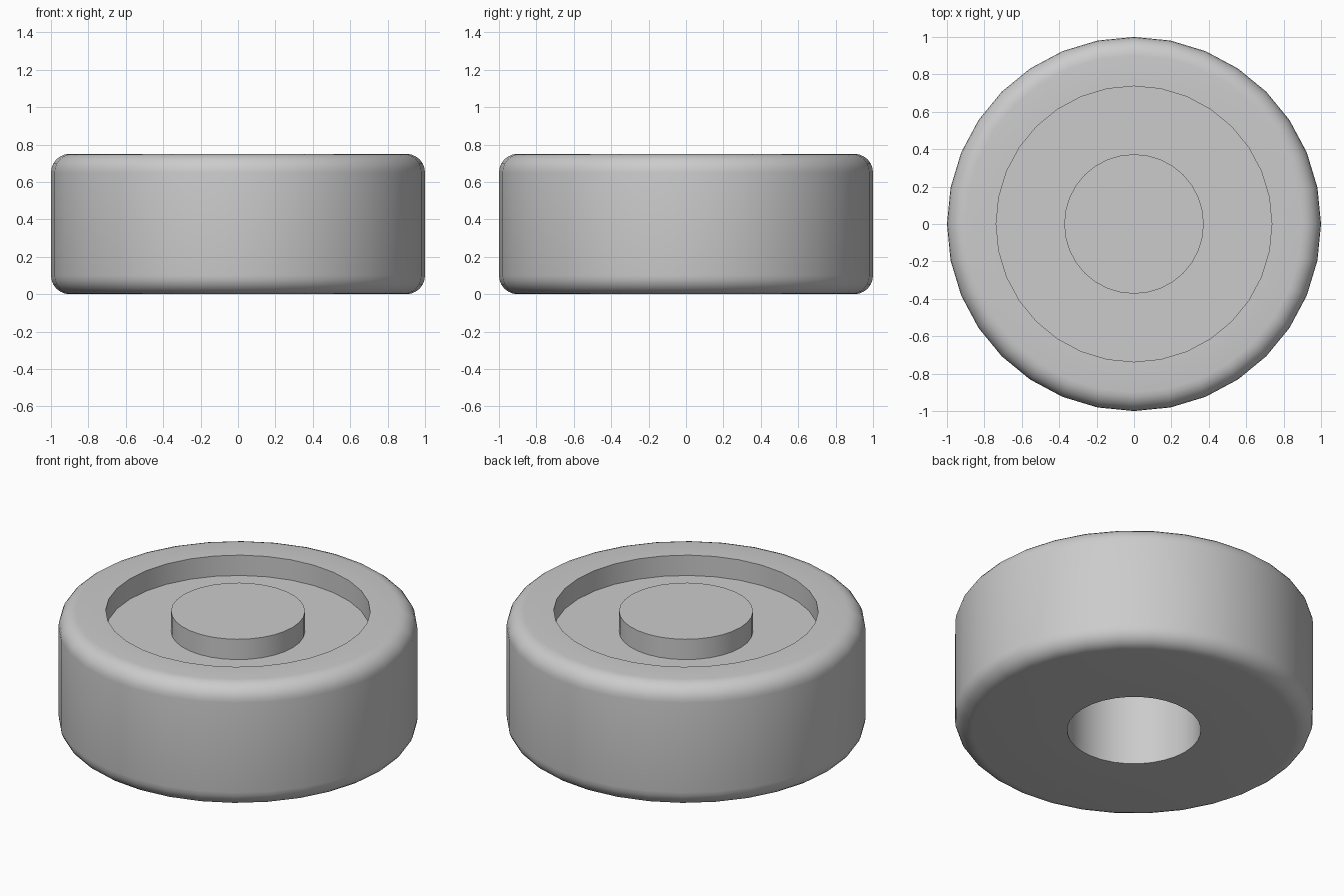
import bpy, bmesh, math

cube = bpy.data.objects.get("Cube")
if cube:
    bpy.data.objects.remove(cube, do_unlink=True)

SIDES = 32
HEIGHT = 0.75
ROUND = 0.1       # edge rounding radius
GROOVE_Z = 0.625  # floor of the ring groove
HUB = 0.373       # radius of both hub and socket
SOCKET_Z = 0.56   # ceiling of the underside socket

grey = bpy.data.materials.new("plain grey")
grey.use_nodes = True
colour = (0.6, 0.6, 0.6, 1)
grey.diffuse_color = colour
grey.node_tree.nodes["Principled BSDF"].inputs["Base Color"].default_value = colour


def corner(cz, start):
    """Quarter-round outer edge as (radius, z) points."""
    steps = 6
    angles = [math.radians(start + 90 * i / steps) for i in range(steps + 1)]
    return [(1 - ROUND + ROUND * math.cos(a), cz + ROUND * math.sin(a)) for a in angles]


def lathe(name, profile):
    """Turn a profile around z; both ends are closed with a flat cap."""
    bm = bmesh.new()
    rings = []
    for r, z in profile:
        rings.append([bm.verts.new((r * math.cos(math.tau * i / SIDES),
                                    r * math.sin(math.tau * i / SIDES), z))
                      for i in range(SIDES)])
    for low, high in zip(rings, rings[1:]):
        for i in range(SIDES):
            j = (i + 1) % SIDES
            bm.faces.new((low[i], low[j], high[j], high[i]))
    bm.faces.new(rings[0][::-1])
    bm.faces.new(rings[-1])
    bmesh.ops.recalc_face_normals(bm, faces=bm.faces)
    mesh = bpy.data.meshes.new(name)
    bm.to_mesh(mesh)
    bm.free()
    mesh.materials.append(grey)
    obj = bpy.data.objects.new(name, mesh)
    bpy.context.collection.objects.link(obj)
    bpy.ops.object.select_all(action="DESELECT")
    obj.select_set(True)
    bpy.context.view_layer.objects.active = obj
    bpy.ops.object.shade_smooth_by_angle(angle=math.radians(35))
    return obj


# Round body: underside socket, rounded rim, ring groove and central hub
lathe("round_body",
      [(HUB, SOCKET_Z), (HUB, 0)]
      + corner(ROUND, -90)
      + corner(HEIGHT - ROUND, 0)
      + [(0.737, HEIGHT), (0.737, GROOVE_Z), (HUB, GROOVE_Z), (HUB, HEIGHT)])
